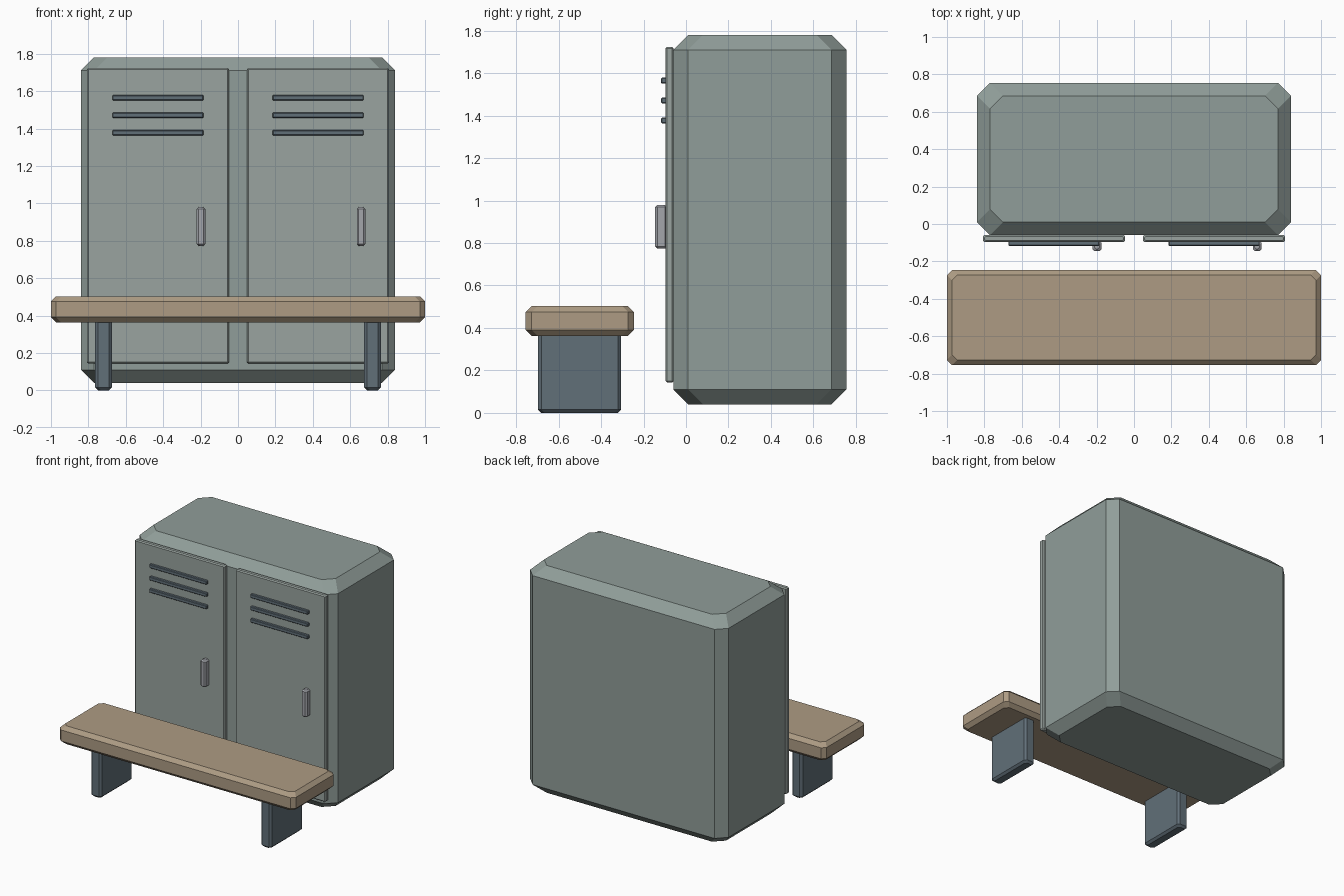
import bpy, bmesh

if "Cube" in bpy.data.objects:
    bpy.data.objects.remove(bpy.data.objects["Cube"])


def material(name, rgb):
    m = bpy.data.materials.new(name)
    m.diffuse_color = (*rgb, 1)
    m.use_nodes = True
    m.node_tree.nodes["Principled BSDF"].inputs["Base Color"].default_value = m.diffuse_color
    return m


BODY = material("locker_paint", (0.28, 0.34, 0.32))
DOOR = material("door_paint", (0.32, 0.37, 0.35))
DARK = material("dark_steel", (0.12, 0.16, 0.19))
METAL = material("handle_metal", (0.37, 0.38, 0.41))
WOOD = material("bench_wood", (0.42, 0.33, 0.23))


def chamfer_box(name, x, y, z, c, mat):
    """Box given by (min, max) spans, all edges cut by c, corners cut to a quad."""
    cx, cy = sum(x) / 2, sum(y) / 2
    hx, hy = (x[1] - x[0]) / 2, (y[1] - y[0]) / 2
    bm = bmesh.new()
    rings = []
    for level, inset in ((z[0], c), (z[0] + c, 0), (z[1] - c, 0), (z[1], c)):
        a, b = hx - inset, hy - inset
        outline = [(a, c - b), (a, b - c), (a - c, b), (c - a, b),
                   (-a, b - c), (-a, c - b), (c - a, -b), (a - c, -b)]
        rings.append([bm.verts.new((cx + u, cy + v, level)) for u, v in outline])
    for lo, hi in zip(rings, rings[1:]):
        for i in range(8):
            j = (i + 1) % 8
            bm.faces.new((lo[i], lo[j], hi[j], hi[i]))
    bm.faces.new(rings[0][::-1])
    bm.faces.new(rings[-1])
    mesh = bpy.data.meshes.new(name)
    bm.to_mesh(mesh)
    bm.free()
    mesh.materials.append(mat)
    obj = bpy.data.objects.new(name, mesh)
    bpy.context.collection.objects.link(obj)
    return obj


def span(centre, size):
    return centre - size / 2, centre + size / 2


# Locker cabinet
chamfer_box("locker_body", (-0.84, 0.84), (-0.06, 0.755), (0.04, 1.78), 0.07, BODY)

for side, s in (("left", -1), ("right", 1)):
    mid = 0.428 * s
    # Door with vent slats and a pull handle
    chamfer_box(f"{side}_door", span(mid, 0.76), (-0.097, -0.058), (0.143, 1.724), 0.008, DOOR)
    for i in range(3):
        chamfer_box(f"{side}_vent_{i + 1}", span(mid, 0.487), (-0.117, -0.09),
                    span(1.565 - 0.094 * i, 0.028), 0.004, DARK)
    chamfer_box(f"{side}_handle", span(mid + 0.23, 0.046), (-0.145, -0.09),
                (0.773, 0.98), 0.01, METAL)
    # Bench leg
    chamfer_box(f"{side}_bench_leg", span(0.72 * s, 0.09), (-0.697, -0.305),
                (0, 0.38), 0.016, DARK)

# Bench seat
chamfer_box("bench_seat", (-1, 1), (-0.755, -0.245), (0.363, 0.503), 0.028, WOOD)
